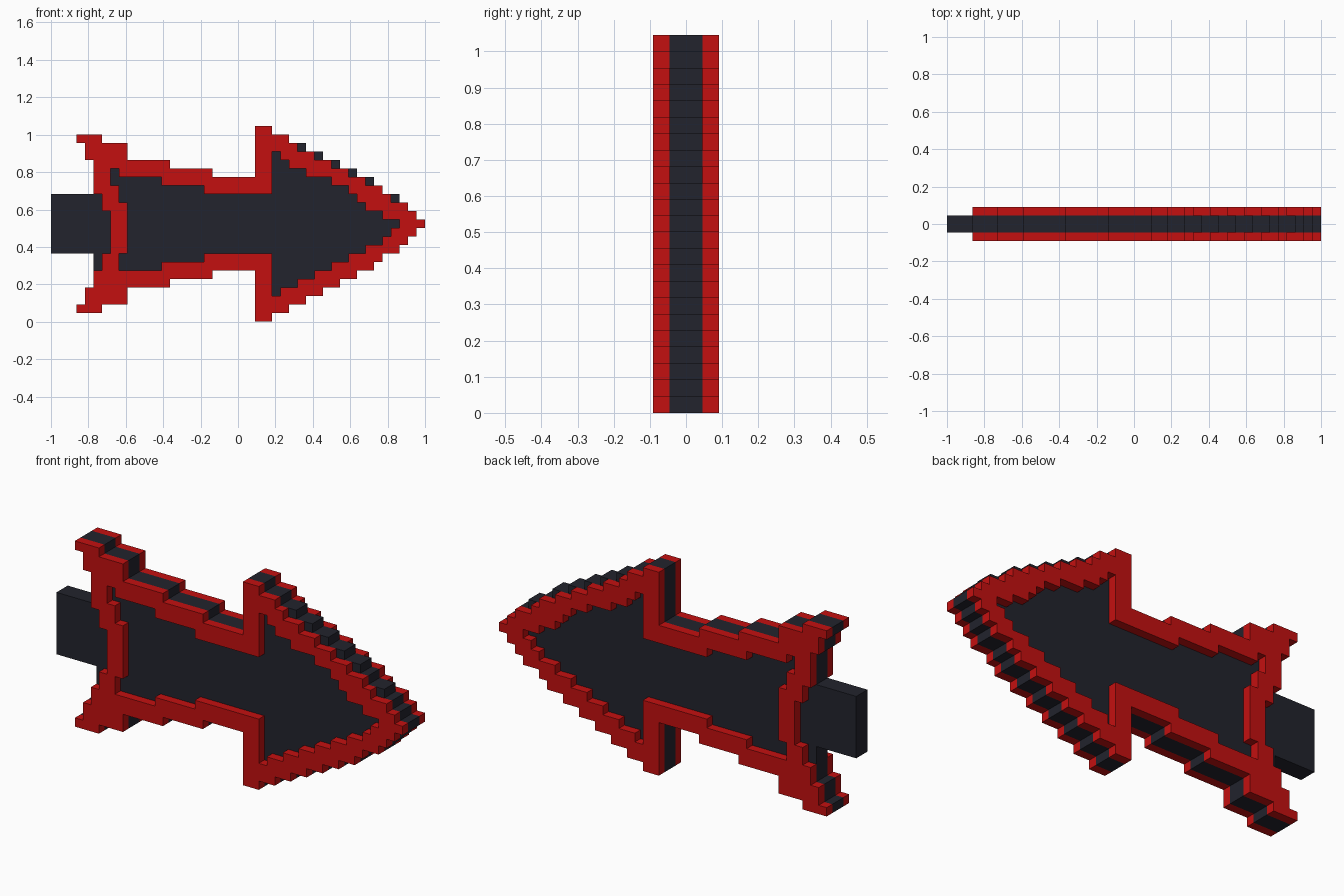
import bpy
import bmesh
import math

if "Cube" in bpy.data.objects:
    bpy.data.objects.remove(bpy.data.objects["Cube"], do_unlink=True)

U = 2 / 44          # one block
COLS, ROWS = 44, 23


def material(name, rgb):
    m = bpy.data.materials.new(name)
    m.use_nodes = True
    m.diffuse_color = (*rgb, 1)
    bsdf = m.node_tree.nodes["Principled BSDF"]
    bsdf.inputs["Base Color"].default_value = (*rgb, 1)
    bsdf.inputs["Roughness"].default_value = 0.8
    return m


RED = material("red", (0.55, 0.005, 0.005))
DARK = material("charcoal", (0.016, 0.017, 0.026))


def block(c0, c1, r0, r1):
    """Inclusive rectangle of grid cells."""
    return {(c, r) for c in range(c0, c1 + 1) for r in range(r0, r1 + 1)}


def mirrored(c0, c1, r0, r1):
    """Rectangle plus its copy below the middle row."""
    return block(c0, c1, r0, r1) | block(c0, c1, 22 - r1, 22 - r0)


def slab(name, cells, y0, y1, mat):
    """Extrude a set of grid cells into a clean stepped plate."""
    bm = bmesh.new()
    cache = {}

    def vert(c, r, y):
        key = (c, r, y)
        if key not in cache:
            cache[key] = bm.verts.new(((c - COLS / 2) * U, y * U, r * U))
        return cache[key]

    for c, r in sorted(cells):
        ring = [(c, r), (c + 1, r), (c + 1, r + 1), (c, r + 1)]
        bm.faces.new([vert(*p, y0) for p in ring])
        bm.faces.new([vert(*p, y1) for p in reversed(ring)])
        sides = [(c, r - 1), (c + 1, r), (c, r + 1), (c - 1, r)]
        for i, neighbour in enumerate(sides):
            if neighbour not in cells:
                a, b = ring[i], ring[(i + 1) % 4]
                bm.faces.new([vert(*b, y0), vert(*a, y0), vert(*a, y1), vert(*b, y1)])
    # Merge flat areas into single faces
    bmesh.ops.dissolve_limit(bm, angle_limit=math.radians(1),
                             verts=bm.verts[:], edges=bm.edges[:])
    mesh = bpy.data.meshes.new(name)
    bm.to_mesh(mesh)
    bm.free()
    mesh.materials.append(mat)
    obj = bpy.data.objects.new(name, mesh)
    bpy.context.collection.objects.link(obj)
    return obj


# Solid silhouette: flared tail, stepped shaft
core = mirrored(3, 5, 21, 21) | mirrored(4, 8, 19, 20)
for c0, c1, top in [(5, 13, 18), (14, 18, 17), (19, 23, 16)]:
    core |= block(c0, c1, 22 - top, top)
# Guard and stepped arrow head
for c0, c1, top in [(24, 25, 22), (26, 27, 21), (28, 29, 20), (30, 31, 19),
                    (32, 33, 18), (34, 35, 17), (36, 37, 16), (38, 38, 15),
                    (39, 40, 14), (41, 41, 13), (42, 42, 12), (43, 43, 11)]:
    core |= block(c0, c1, 22 - top, top)

# Opening in the red border, shaft area
opening = block(5, 5, 6, 14) | block(6, 6, 8, 12)
opening |= block(7, 7, 16, 17) | block(8, 8, 14, 16) | block(8, 8, 6, 7)
opening |= block(9, 12, 6, 16) | block(13, 17, 7, 15) | block(18, 25, 8, 14)
# Opening in the arrow head: ceiling and floor steps
for c0, c1, top in [(26, 26, 19), (27, 27, 18), (28, 29, 17), (30, 32, 16),
                    (33, 34, 15), (35, 35, 14), (36, 36, 13), (37, 38, 12),
                    (39, 40, 11)]:
    opening |= block(c0, c1, 11, top)
for c0, c1, low in [(26, 26, 3), (27, 28, 4), (29, 30, 5), (31, 32, 6),
                    (33, 34, 7), (35, 36, 8), (37, 38, 9), (39, 39, 10)]:
    opening |= block(c0, c1, low, 11)
# Corner blocks along the upper head edge that stay dark
notches = {(29, 20), (31, 19), (33, 18), (35, 17), (37, 16), (40, 14)}

border = core - opening - notches

slab("core_plate", core, -1, 1, DARK)
slab("front_border", border, -2, -1, RED)
slab("back_border", border, 1, 2, RED)
slab("handle", block(0, 4, 8, 14), -1, 1, DARK)
